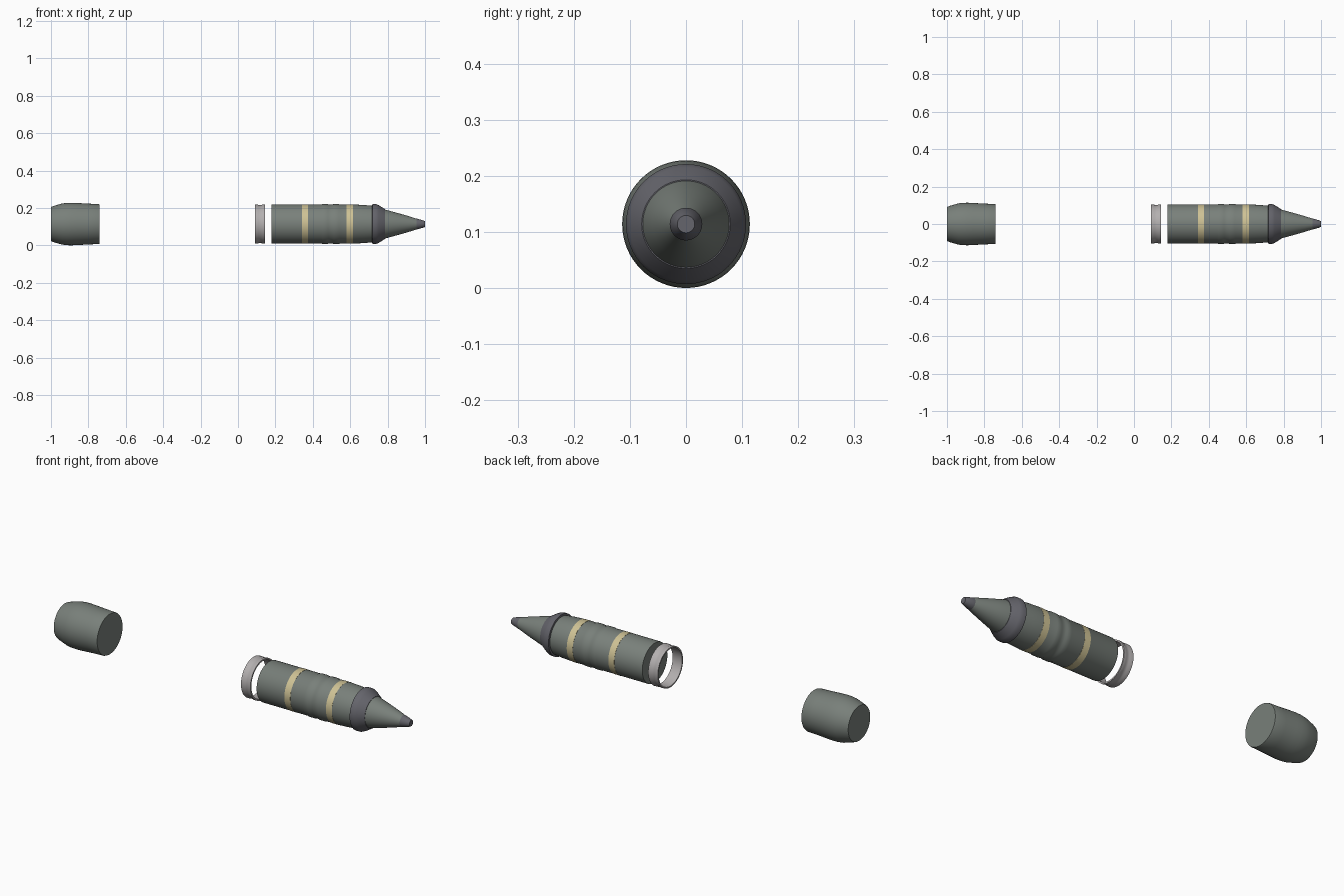
import bpy, bmesh, math

if "Cube" in bpy.data.objects:
    bpy.data.objects.remove(bpy.data.objects["Cube"])

R = 0.1138      # largest radius, also the axis height
SEG = 64


def material(name, rgb):
    m = bpy.data.materials.new(name)
    m.diffuse_color = (*rgb, 1)
    m.use_nodes = True
    m.node_tree.nodes["Principled BSDF"].inputs["Base Color"].default_value = m.diffuse_color
    return m


GREEN = material("olive_grey", (0.19, 0.215, 0.195))
DARK = material("dark_grey", (0.13, 0.13, 0.15))
TAN = material("tan", (0.62, 0.54, 0.30))
STEEL = material("pale_grey", (0.45, 0.43, 0.43))


def lathe(name, profile, mat, loop=False):
    """Spin (x, radius) points around the long axis; ends are capped unless looped."""
    bm = bmesh.new()
    rings = []
    for x, r in profile:
        rings.append([bm.verts.new((x, r * math.cos(a), R + r * math.sin(a)))
                      for a in (2 * math.pi * i / SEG for i in range(SEG))])
    pairs = list(zip(rings, rings[1:]))
    if loop:
        pairs.append((rings[-1], rings[0]))
    for a, b in pairs:
        for i in range(SEG):
            j = (i + 1) % SEG
            bm.faces.new((a[i], a[j], b[j], b[i]))
    if not loop:
        bm.faces.new(rings[0])
        bm.faces.new(rings[-1])
    bmesh.ops.recalc_face_normals(bm, faces=bm.faces)
    me = bpy.data.meshes.new(name)
    bm.to_mesh(me)
    bm.free()
    ob = bpy.data.objects.new(name, me)
    bpy.context.collection.objects.link(ob)
    me.materials.append(mat)
    bpy.ops.object.select_all(action='DESELECT')
    bpy.context.view_layer.objects.active = ob
    ob.select_set(True)
    bpy.ops.object.shade_smooth_by_angle(angle=math.radians(30))
    return ob


def bump(x, half, base, h):
    """Small rounded ridge in a profile."""
    return [(x - half, base), (x - half * 0.6, base + h),
            (x + half * 0.6, base + h), (x + half, base)]


# Rear cup with a tapered tail
lathe("rear_cup", [(-1.0, 0.091), (-0.985, 0.097), (-0.94, 0.110), (-0.915, 0.1132),
                   (-0.89, R), (-0.86, 0.1125), (-0.80, 0.109), (-0.745, 0.107),
                   (-0.74, 0.105)], GREEN)

# Open sealing ring, slightly waisted
lathe("sealing_ring", [(0.09, 0.104), (0.105, 0.104), (0.112, 0.102), (0.125, 0.102),
                       (0.132, 0.105), (0.145, 0.105), (0.145, 0.097), (0.09, 0.097)],
      STEEL, loop=True)

# Main body with two low ridges
lathe("body", [(0.18, 0.1035), (0.184, 0.1045)]
      + bump(0.465, 0.02, 0.1045, 0.0025) + bump(0.525, 0.02, 0.1045, 0.0025)
      + [(0.62, 0.1045), (0.67, 0.102), (0.725, 0.097)], GREEN)

# Painted bands
for name, x in (("rear_band", 0.358), ("front_band", 0.598)):
    lathe(name, [(x - 0.017, 0.1052), (x + 0.017, 0.1052),
                 (x + 0.017, 0.100), (x - 0.017, 0.100)], TAN, loop=True)

# Flared collar
lathe("collar", [(0.717, 0.098), (0.719, 0.107), (0.738, 0.107), (0.752, 0.101),
                 (0.787, 0.079)], DARK)

# Nose cone and fuse tip
lathe("nose_cone", [(0.78, 0.078), (0.787, 0.077), (0.85, 0.060), (0.91, 0.043),
                    (0.955, 0.0285)], GREEN)
lathe("nose_tip", [(0.953, 0.029), (0.957, 0.029), (0.992, 0.019), (1.0, 0.0155)], DARK)
